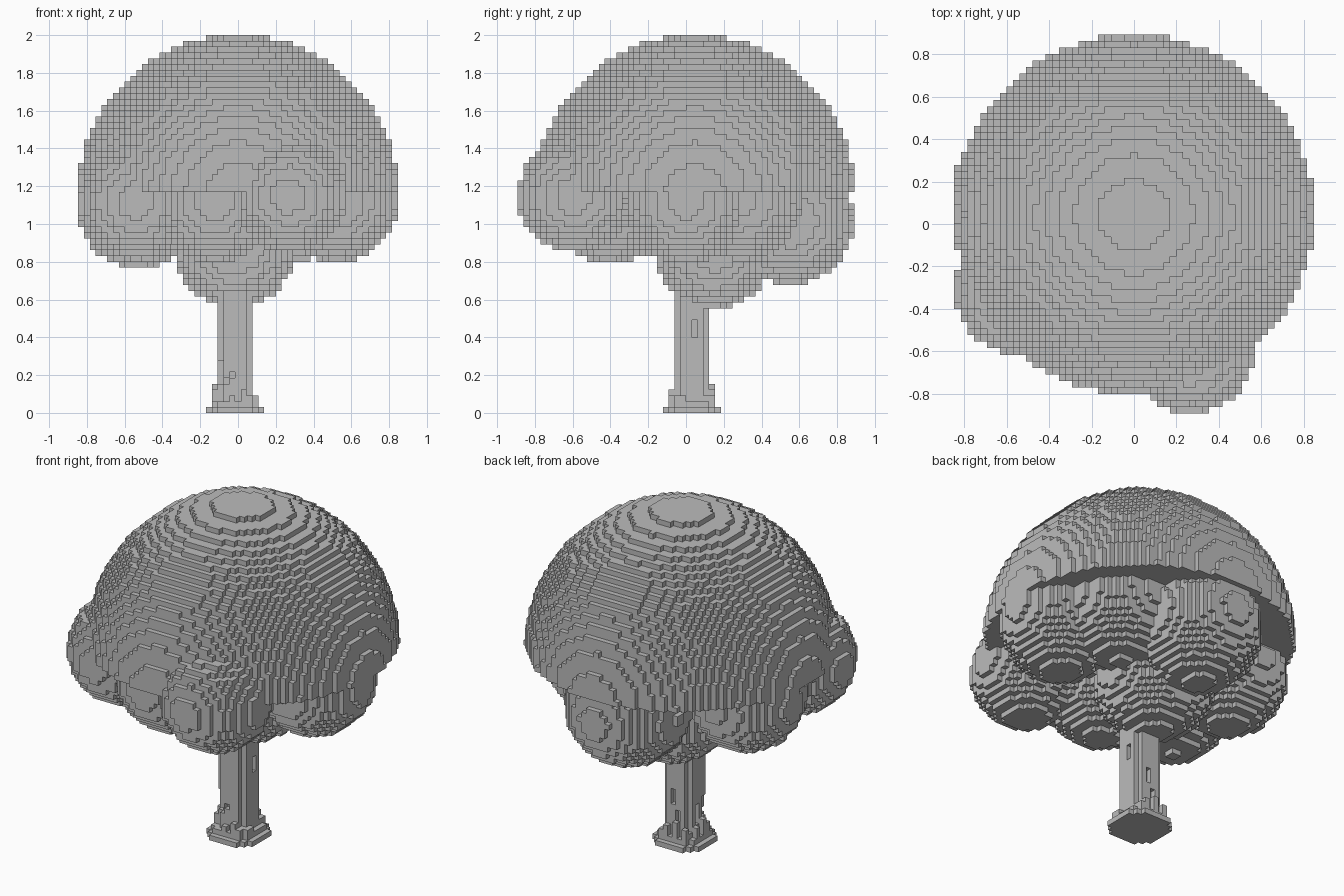
import bpy, math, random
from mathutils import Vector

random.seed(4)
if "Cube" in bpy.data.objects:
    bpy.data.objects.remove(bpy.data.objects["Cube"])

H = 2 / 65  # edge of one block


def centre(cell):
    i, j, k = cell
    return Vector((i, j + 0.5, k + 0.5)) * H


def ball(middle, radius, floor=0.0):
    """Cells whose centres lie inside a ball, above a floor height."""
    m = Vector(middle)
    lo = [math.floor((c - radius) / H) - 1 for c in m]
    hi = [math.ceil((c + radius) / H) + 1 for c in m]
    return {(i, j, k)
            for i in range(lo[0], hi[0])
            for j in range(lo[1], hi[1])
            for k in range(lo[2], hi[2])
            if (centre((i, j, k)) - m).length <= radius
            and (k + 0.5) * H > floor}


def slab(half, clip, k):
    """One layer of the trunk: a square with clipped corners."""
    return {(i, j, k)
            for i in range(-half, half)
            for j in range(1 - half, 1 + half)
            if abs(i + 0.5) + abs(j - 0.5) <= 2 * half - 1 - clip}


def block_object(name, cells, material, hidden=frozenset()):
    """Mesh of the exposed block faces."""
    verts, faces = {}, []
    for cell in sorted(cells):
        for axis in range(3):
            for side in (0, 1):
                other = list(cell)
                other[axis] += 2 * side - 1
                if tuple(other) in cells or tuple(other) in hidden:
                    continue
                ring = []
                for a, b in ((0, 0), (1, 0), (1, 1), (0, 1)):
                    p = list(cell)
                    p[axis] += side
                    p[(axis + 1) % 3] += a
                    p[(axis + 2) % 3] += b
                    ring.append(verts.setdefault(tuple(p), len(verts)))
                faces.append(ring if side else ring[::-1])
    mesh = bpy.data.meshes.new(name)
    mesh.from_pydata([((x - 0.5) * H, y * H, z * H) for x, y, z in verts], [], faces)
    mesh.materials.append(material)
    obj = bpy.data.objects.new(name, mesh)
    bpy.context.collection.objects.link(obj)
    return obj


# One plain grey for the whole tree
grey = bpy.data.materials.new("plain grey")
grey.use_nodes = True
colour = (0.5, 0.5, 0.5, 1)
grey.diffuse_color = colour
grey.node_tree.nodes["Principled BSDF"].inputs["Base Color"].default_value = colour

# Crown: a dome over a cluster of round lobes
crown = ball((0, 0.046, 1.154), 0.847, 1.18)
lobes = [
    ((0.27, -0.592, 1.15), 0.30),    # front
    ((-0.12, -0.42, 1.12), 0.32),    # front middle
    ((-0.54, -0.31, 1.12), 0.306),   # front side
    ((-0.53, 0.17, 1.08), 0.315),    # side
    ((0.52, 0.0, 1.12), 0.325),      # opposite side
    ((0.34, 0.29, 1.13), 0.32),      # back corner
    ((0.0, 0.55, 1.02), 0.34),       # back
    ((-0.02, 0.15, 0.88), 0.325),    # middle, around the trunk
]
for middle, radius in lobes:
    crown |= ball(middle, radius)

# Trunk: clipped column with broken bark ridges and a stepped foot
trunk = set()
for k in range(20):
    trunk |= slab(3, 1, k)
columns = {(i, j) for i, j, k in trunk if max(abs(i + 0.5), abs(j - 0.5)) > 2}
for i, j in sorted(columns):
    if random.random() < 0.4:
        start = random.randint(4, 13)
        for k in range(start, start + random.randint(1, 5)):
            trunk.discard((i, j, k))
trunk |= slab(5, 2, 0)
foot = slab(4, 1, 1)
trunk |= foot
for i, j, k in sorted(foot):
    if random.random() < 0.5:
        trunk |= {(i, j, z) for z in range(1, random.randint(3, 5))}

block_object("tree_crown", crown, grey)
block_object("tree_trunk", trunk - crown, grey, crown)
